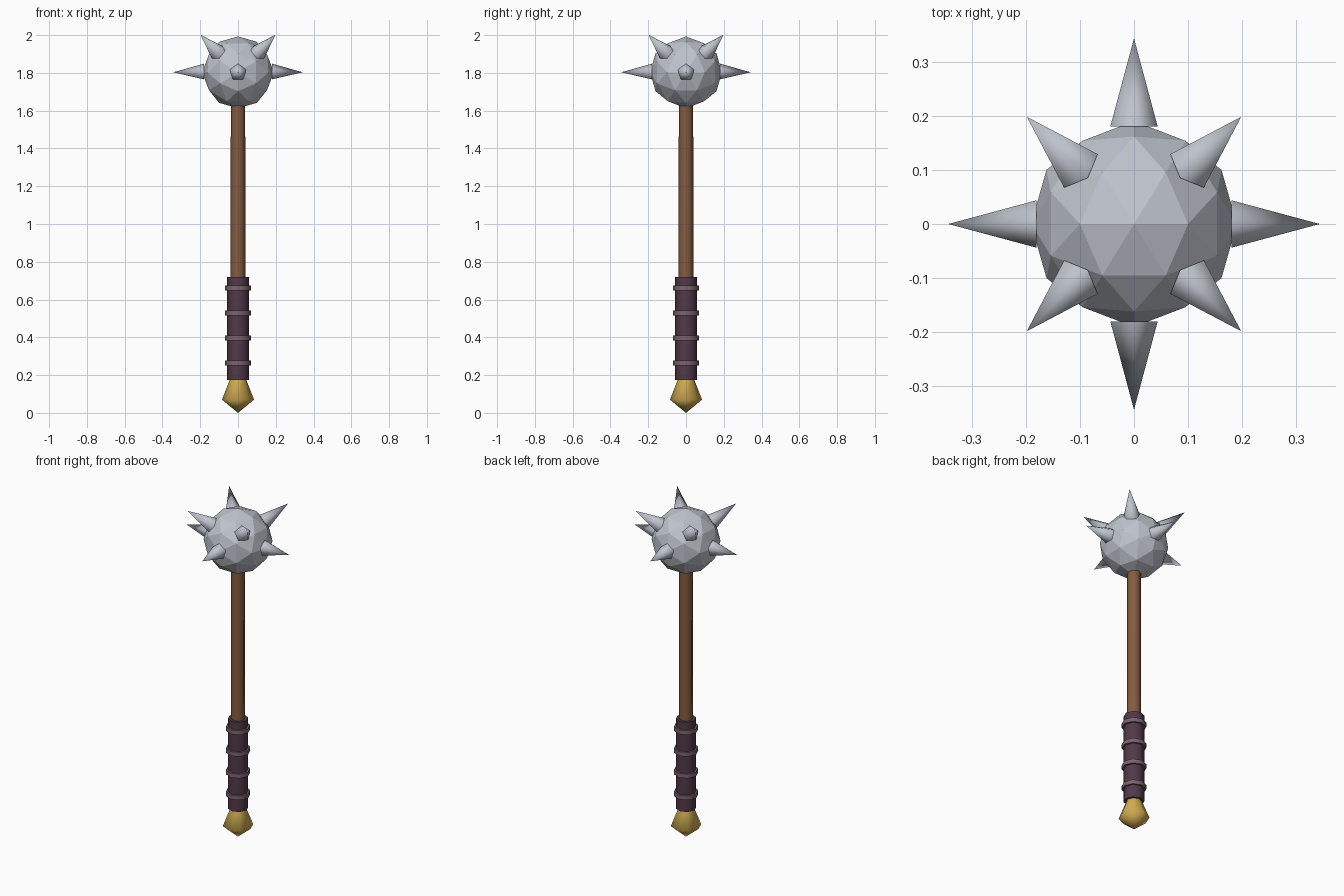
import bpy, bmesh, math
from mathutils import Vector, Matrix

if "Cube" in bpy.data.objects:
    bpy.data.objects.remove(bpy.data.objects["Cube"])

HEAD_Z = 1.803


def material(name, color):
    m = bpy.data.materials.new(name)
    m.diffuse_color = (*color, 1)
    m.use_nodes = True
    m.node_tree.nodes["Principled BSDF"].inputs["Base Color"].default_value = m.diffuse_color
    return m


STEEL = material("steel", (0.52, 0.55, 0.61))
WOOD = material("brown wood", (0.23, 0.105, 0.05))
LEATHER = material("dark purple leather", (0.085, 0.04, 0.065))
CORD = material("pale cord", (0.19, 0.125, 0.145))
GOLD = material("gold", (0.62, 0.40, 0.08))


def finish(name, bm, mat):
    bmesh.ops.recalc_face_normals(bm, faces=bm.faces[:])
    me = bpy.data.meshes.new(name)
    bm.to_mesh(me)
    bm.free()
    me.materials.append(mat)
    ob = bpy.data.objects.new(name, me)
    bpy.context.collection.objects.link(ob)
    return ob


def lathe(name, profile, sides, mat):
    """Revolve (radius, z) points; sloped faces smooth, flat caps stay flat."""
    bm = bmesh.new()
    rings = []
    for r, z in profile:
        n = sides if r > 0 else 1
        rings.append([bm.verts.new((r * math.cos(math.tau * i / sides),
                                    r * math.sin(math.tau * i / sides), z)) for i in range(n)])
    for a, b in zip(rings, rings[1:]):
        for i in range(sides):
            j = (i + 1) % sides
            quad = [a[i % len(a)], a[j % len(a)], b[j % len(b)], b[i % len(b)]]
            bm.faces.new(list(dict.fromkeys(quad))).smooth = True
    for ring in (rings[0], rings[-1]):
        if len(ring) > 1:
            bm.faces.new(ring)
    return finish(name, bm, mat)


# Faceted ball: icosahedron corners plus edge midpoints pushed onto the sphere
phi = (1 + 5 ** 0.5) / 2
corners = []
for a in (-1, 1):
    for b in (-phi, phi):
        corners += [Vector((a, 0, b)), Vector((0, b, a)), Vector((b, a, 0))]
points = corners + [p + q for i, p in enumerate(corners) for q in corners[i + 1:]
                    if (p - q).length < 2.1]
bm = bmesh.new()
for p in points:
    bm.verts.new(p.normalized() * 0.19)
bmesh.ops.convex_hull(bm, input=bm.verts[:])
ball = finish("head_ball", bm, STEEL)
ball.location.z = HEAD_Z

# Five-sided spikes: four level, four slanting upward
directions = [(1, 0, 0), (0, 1, 0), (-1, 0, 0), (0, -1, 0),
              (1, 1, 1), (-1, 1, 1), (-1, -1, 1), (1, -1, 1)]
for k, d in enumerate(directions):
    axis = Vector(d).normalized()
    side = Vector((0, 0, 1)).cross(axis).normalized()
    up = axis.cross(side)
    spike = lathe(f"spike_{k + 1}", [(0.046, 0.18), (0, 0.343)], 5, STEEL)
    turn = Matrix((up, side * -1, axis)).transposed()
    if turn.determinant() < 0:
        turn = Matrix((up, side, axis)).transposed()
    spike.matrix_world = Matrix.Translation((0, 0, HEAD_Z)) @ turn.to_4x4()

# Shaft, grip, grip bands and pommel
lathe("shaft", [(0.041, 0.12), (0.038, 1.66)], 8, WOOD)
lathe("grip", [(0.057, 0.175), (0.057, 0.72)], 8, LEATHER)
for k in range(4):
    z = 0.265 + 0.132 * k
    lathe(f"grip_band_{k + 1}", [(0.068, z - 0.013), (0.068, z + 0.013)], 8, CORD)
lathe("pommel", [(0, 0), (0.085, 0.07), (0.042, 0.18)], 8, GOLD)
